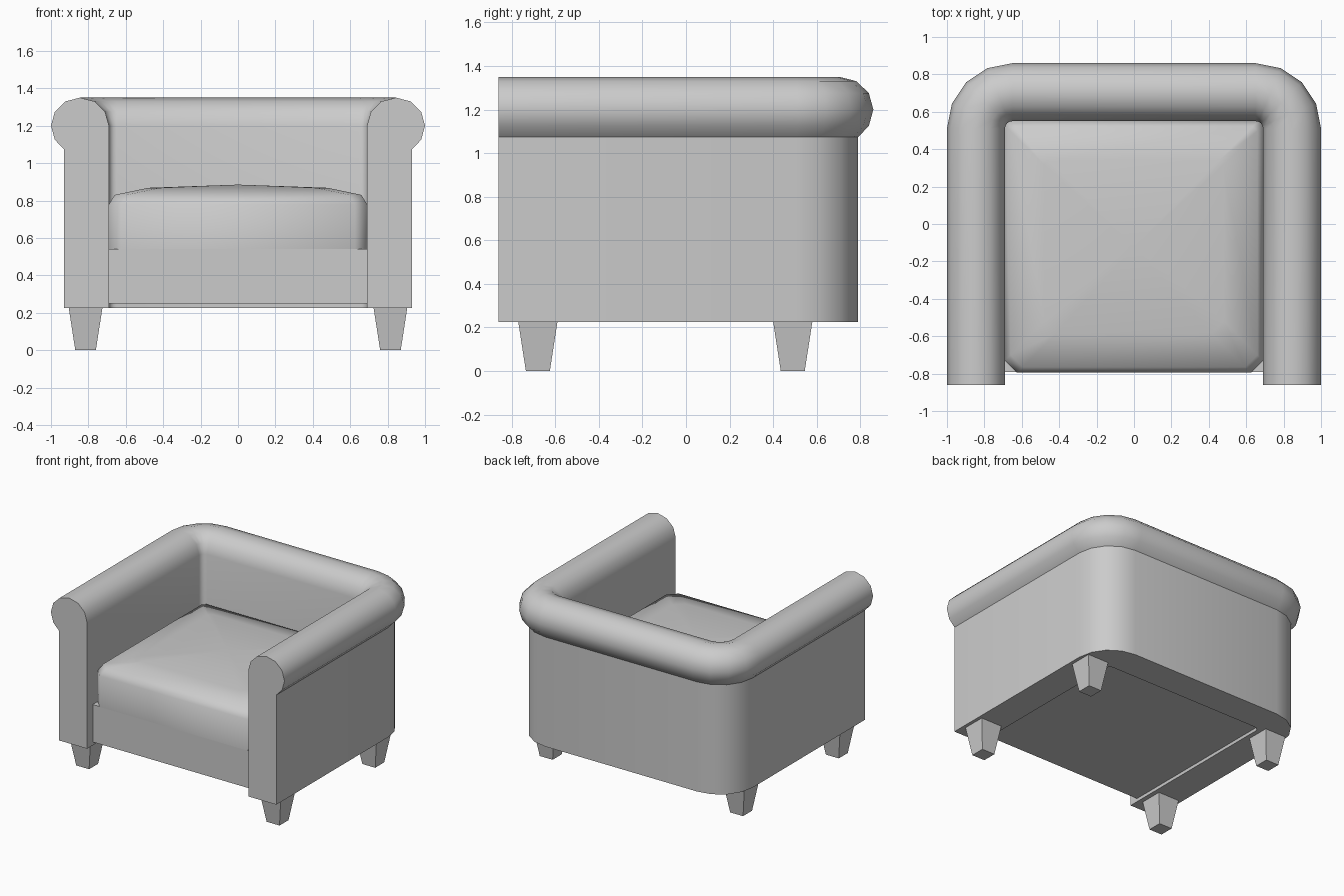
import bpy, bmesh, math

if "Cube" in bpy.data.objects:
    bpy.data.objects.remove(bpy.data.objects["Cube"])

grey = bpy.data.materials.new("grey upholstery")
grey.diffuse_color = (0.6, 0.6, 0.6, 1)
grey.use_nodes = True
grey.node_tree.nodes["Principled BSDF"].inputs["Base Color"].default_value = grey.diffuse_color


def finish(name, bm, angle):
    """Turn a bmesh into a coloured object, smooth below the given angle."""
    bmesh.ops.recalc_face_normals(bm, faces=bm.faces[:])
    me = bpy.data.meshes.new(name)
    bm.to_mesh(me)
    bm.free()
    me.materials.append(grey)
    me.shade_smooth()
    me.set_sharp_from_angle(angle=math.radians(angle))
    ob = bpy.data.objects.new(name, me)
    bpy.context.collection.objects.link(ob)
    return ob


def skin(bm, loops):
    """Bridge consecutive closed loops of equal length with quads."""
    n = len(loops[0])
    for a, b in zip(loops, loops[1:]):
        for i in range(n):
            j = (i + 1) % n
            bm.faces.new((a[i], a[j], b[j], b[i]))


def box(name, x0, x1, y0, y1, z0, z1):
    bm = bmesh.new()
    bmesh.ops.create_cube(bm, size=1)
    for v in bm.verts:
        v.co = (x1 if v.co.x > 0 else x0, y1 if v.co.y > 0 else y0, z1 if v.co.z > 0 else z0)
    return finish(name, bm, 30)


# Arms and back: one rolled profile swept along a U with rounded corners
profile = [(0.24, 0.225), (0.0, 0.225)]          # (distance outward, height)
for deg in range(180, -61, -30):
    a = math.radians(deg)
    profile.append((0.155 + 0.155 * math.cos(a), 1.2 + 0.15 * math.sin(a)))
profile[-1] = (0.24, 1.073)


def station(side, d, k):
    if k < 0:
        return side * (0.69 + d), -0.86
    a = math.radians(22.5 * k)
    r = 0.04 + d
    return side * (0.65 + r * math.cos(a)), 0.515 + r * math.sin(a) - 0.005


path = [(1, k) for k in range(-1, 5)] + [(-1, k) for k in range(4, -2, -1)]
bm = bmesh.new()
loops = [[bm.verts.new((*station(s, d, k), z)) for d, z in profile] for s, k in path]
skin(bm, loops)
bm.faces.new(loops[0])
bm.faces.new(loops[-1])
finish("rolled_arms_and_back", bm, 40)

# Seat base, slightly raised above the bottom of the arms
box("seat_base", -0.69, 0.69, -0.79, 0.55, 0.25, 0.54)

# Cushion: chamfered outline stepping inward to a shallow dome
bm = bmesh.new()
loops = []
for inset, z in ((0, 0.54), (0, 0.78), (0.03, 0.83), (0.21, 0.868)):
    x, y0, y1 = 0.69 - inset, -0.795 + inset, 0.552 - inset
    c, b = 0.065, 0.025
    outline = [(-x + c, y0), (x - c, y0), (x, y0 + c), (x, y1 - b),
               (x - b, y1), (-x + b, y1), (-x, y1 - b), (-x, y0 + c)]
    loops.append([bm.verts.new((px, py, z)) for px, py in outline])
skin(bm, loops)
bm.faces.new(loops[0])
crown = bm.verts.new((0, -0.12, 0.885))
top = loops[-1]
for i in range(len(top)):
    bm.faces.new((top[i], top[(i + 1) % len(top)], crown))
finish("seat_cushion", bm, 55)

# Four tapered square legs
for side, sname in ((-1, "left"), (1, "right")):
    for cy, yname in ((-0.68, "front"), (0.49, "back")):
        bm = bmesh.new()
        bmesh.ops.create_cube(bm, size=2)
        for v in bm.verts:
            h = 0.09 if v.co.z > 0 else 0.055
            v.co = (side * 0.815 + v.co.x * h, cy + v.co.y * h, 0.226 if v.co.z > 0 else 0)
        finish(f"{yname}_{sname}_leg", bm, 30)
